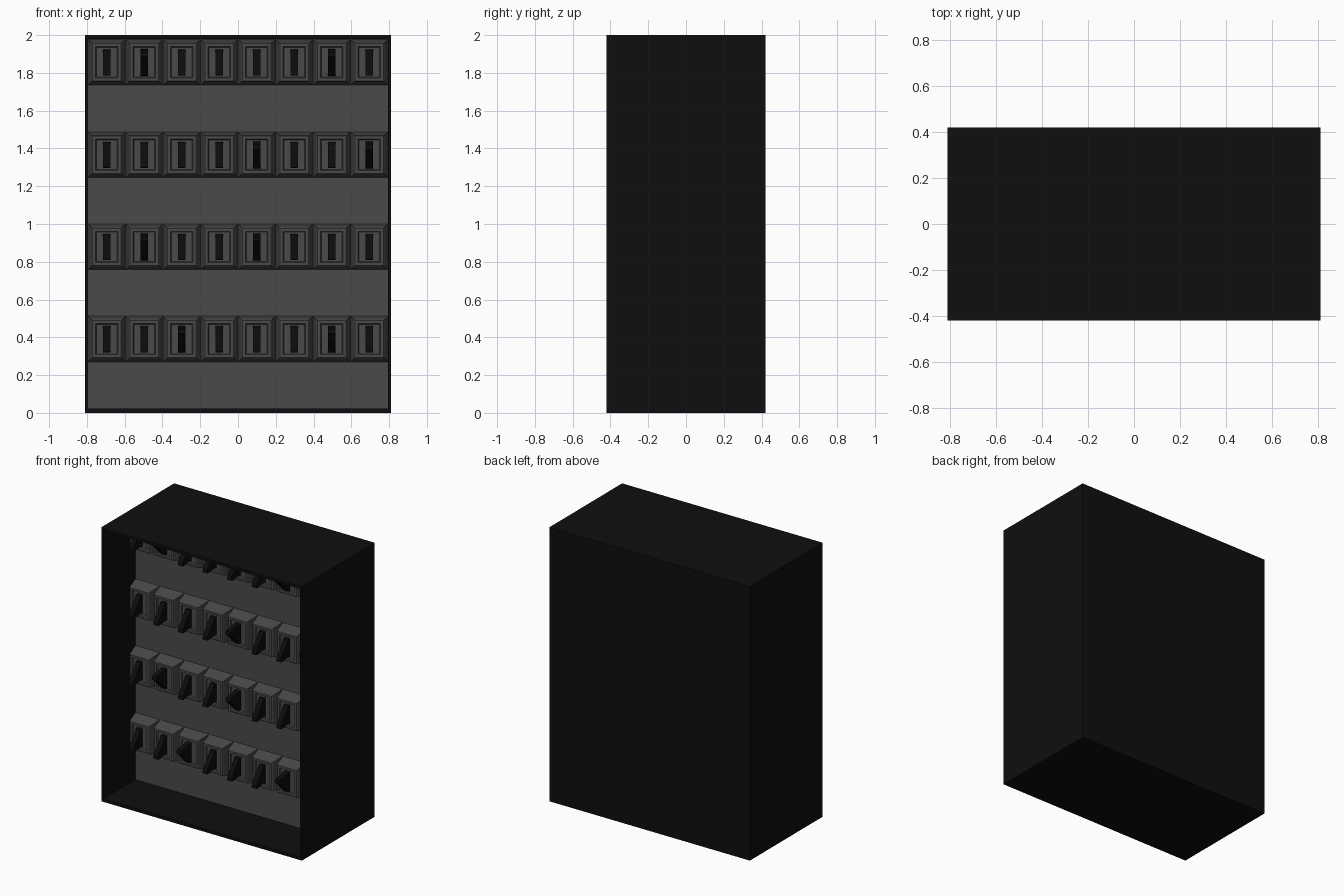
import bpy, bmesh

if "Cube" in bpy.data.objects:
    bpy.data.objects.remove(bpy.data.objects["Cube"])

def material(name, c):
    m = bpy.data.materials.new(name)
    m.diffuse_color = (c, c, c, 1)
    m.use_nodes = True
    m.node_tree.nodes["Principled BSDF"].inputs["Base Color"].default_value = m.diffuse_color
    return m

BLACK = material("black casing", 0.0045)
GREY = material("dark grey panel", 0.068)
LEVER = material("black lever", 0.0035)

def finish(name, bm, mat):
    bmesh.ops.recalc_face_normals(bm, faces=bm.faces)
    me = bpy.data.meshes.new(name)
    bm.to_mesh(me)
    bm.free()
    me.materials.append(mat)
    ob = bpy.data.objects.new(name, me)
    bpy.context.collection.objects.link(ob)
    return ob

def box(name, x, y, z, mat):
    bm = bmesh.new()
    bmesh.ops.create_cube(bm, size=1)
    for v in bm.verts:
        v.co = [(r[0] + r[1]) / 2 + c * (r[1] - r[0]) for r, c in zip((x, y, z), v.co)]
    return finish(name, bm, mat)

W, D, T = 0.81, 0.42, 0.016      # half width, half depth, wall thickness
PANEL = -0.05                    # front plane of the panel

# open-fronted casing
for s, side in ((-1, "left"), (1, "right")):
    box(side + "_wall", sorted((s * W, s * (W - T))), (-D, D), (0, 2), BLACK)
box("floor", (-W + T, W - T), (-D, D), (0, 0.022), BLACK)
box("roof", (-W + T, W - T), (-D, D), (1.98, 2), BLACK)
box("back_wall", (-W + T, W - T), (D - T, D), (0.022, 1.98), BLACK)
box("switch_panel", (-W + T, W - T), (PANEL, PANEL + 0.02), (0.022, 1.98), GREY)

# stepped switch housing: rectangles (width, height, distance out of the panel)
RINGS = [(0.197, 0.242, 0), (0.19, 0.235, 0.016), (0.162, 0.207, 0.09),
         (0.152, 0.197, 0.095), (0.118, 0.165, 0.095), (0.11, 0.156, 0.086)]

def add_housing(bm, cx, cz):
    prev = None
    for w, h, d in RINGS:
        ring = [bm.verts.new((cx + i * w / 2, PANEL - d, cz + j * h / 2))
                for i, j in ((-1, -1), (1, -1), (1, 1), (-1, 1))]
        if prev:
            for k in range(4):
                n = (k + 1) % 4
                bm.faces.new((prev[k], prev[n], ring[n], ring[k]))
        prev = ring
    bm.faces.new(prev)

# lever side profiles (distance out of the housing, height)
DOWN = [(0, 0.068), (0.018, 0.068), (0.1, -0.038), (0.105, -0.068), (0.085, -0.07),
        (0.018, -0.06), (0, -0.068)]
UP = [(0, 0.07), (0.018, 0.07), (0.118, 0.052), (0.125, 0.03), (0.105, 0.015),
      (0.018, -0.072), (0, -0.072)]

def add_lever(bm, cx, cz, profile):
    a, b = [[bm.verts.new((cx + s * 0.019, PANEL - 0.086 - d, cz + z)) for d, z in profile]
            for s in (-1, 1)]
    bm.faces.new(a)
    bm.faces.new(b)
    for k in range(len(a)):
        n = (k + 1) % len(a)
        bm.faces.new((a[k], a[n], b[n], b[k]))

# four rows of eight switches, a few of them flipped
ROWS = [(0.391, (2, 6)), (0.879, (1, 4)), (1.367, (4, 7)), (1.856, (1, 6))]
for r, (cz, flipped) in enumerate(ROWS):
    housings, levers = bmesh.new(), bmesh.new()
    for c in range(8):
        cx = (c - 3.5) * 0.1985
        add_housing(housings, cx, cz)
        add_lever(levers, cx, cz, UP if c in flipped else DOWN)
    finish(f"switch_housings_row_{r + 1}", housings, GREY)
    finish(f"switch_levers_row_{r + 1}", levers, LEVER)
